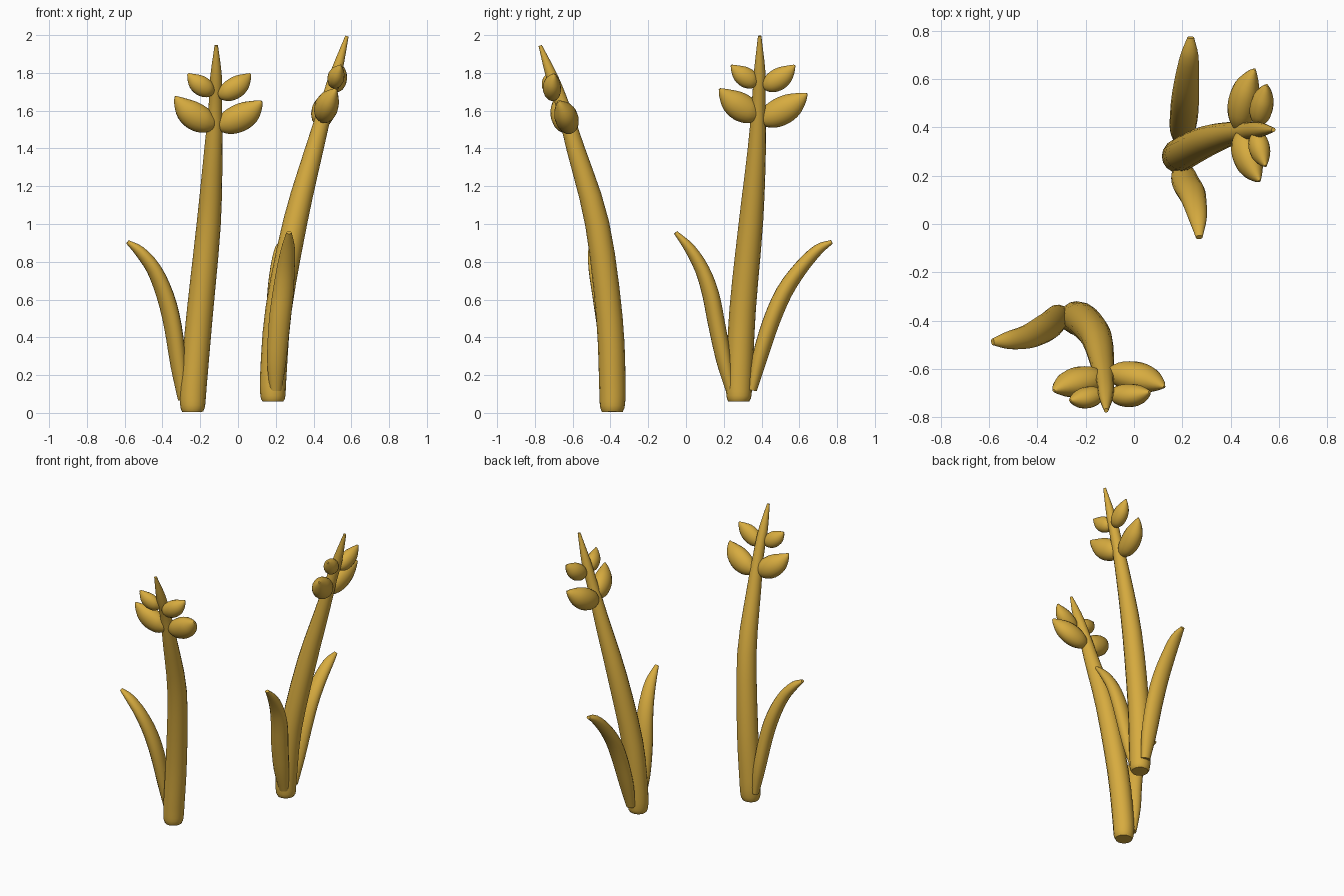
import bpy, bmesh, math
from mathutils import Vector

if "Cube" in bpy.data.objects:
    bpy.data.objects.remove(bpy.data.objects["Cube"])

gold = bpy.data.materials.new("golden_yellow")
gold.diffuse_color = (0.68, 0.41, 0.05, 1)
gold.use_nodes = True
gold.node_tree.nodes["Principled BSDF"].inputs["Base Color"].default_value = gold.diffuse_color


def spline(rows, steps):
    """Catmull-Rom through rows of numbers"""
    rows = [Vector(r) for r in rows]
    out = []
    for i in range(len(rows) - 1):
        p1, p2 = rows[i], rows[i + 1]
        p0 = rows[i - 1] if i else p1 * 2 - p2
        p3 = rows[i + 2] if i + 2 < len(rows) else p2 * 2 - p1
        for k in range(steps):
            t = k / steps
            out.append(0.5 * (2 * p1 + (p2 - p0) * t + (2 * p0 - 5 * p1 + 4 * p2 - p3) * t * t
                              + (3 * p1 - p0 - 3 * p2 + p3) * t ** 3))
    out.append(rows[-1])
    return out


def tube(name, path, radii, side, flat=1.0, steps=3, n=16):
    """Loft of elliptical rings: radius along `side`, radius * flat across it"""
    pts = spline(path, steps)
    rad = [max(v[0], 0.005) for v in spline([(r, 0) for r in radii], steps)]
    side = Vector(side)
    bm = bmesh.new()
    rings = []
    for i, p in enumerate(pts):
        t = (pts[min(i + 1, len(pts) - 1)] - pts[max(i - 1, 0)]).normalized()
        s = (side - t * side.dot(t)).normalized()
        u = t.cross(s)
        rings.append([bm.verts.new(p + rad[i] * (s * math.cos(a) + u * flat * math.sin(a)))
                      for a in (2 * math.pi * k / n for k in range(n))])
    for a, b in zip(rings, rings[1:]):
        for k in range(n):
            bm.faces.new((a[k], a[(k + 1) % n], b[(k + 1) % n], b[k]))
    bm.faces.new(rings[0][::-1])
    bm.faces.new(rings[-1])
    bmesh.ops.recalc_face_normals(bm, faces=bm.faces)
    for f in bm.faces:
        f.smooth = len(f.verts) == 4
    me = bpy.data.meshes.new(name)
    bm.to_mesh(me)
    bm.free()
    me.materials.append(gold)
    ob = bpy.data.objects.new(name, me)
    bpy.context.collection.objects.link(ob)
    return ob


# Stalks: leaning, tapering stems
stem_r = [0.055, 0.066, 0.070, 0.070, 0.064, 0.048, 0.036, 0.031, 0.009]
tube("front_stalk", [(-.24, -.39, .005), (-.24, -.39, .04), (-.235, -.39, .15), (-.205, -.405, .5),
                     (-.155, -.47, 1.0), (-.13, -.585, 1.4), (-.12, -.65, 1.62),
                     (-.116, -.71, 1.78), (-.115, -.772, 1.945)], stem_r, (1, 0, 0))
tube("back_stalk", [(.185, .28, .06), (.185, .28, .09), (.187, .283, .2), (.215, .30, .55),
                    (.305, .345, 1.02), (.405, .375, 1.4), (.475, .385, 1.65),
                    (.52, .39, 1.8), (.577, .39, 1.995)], stem_r, (0, 1, 0))

# Leaves: flattened blades curving outward
leaf_r = [0.032, 0.052, 0.058, 0.057, 0.049, 0.037, 0.014]
tube("front_leaf", [(-.292, -.37, .07), (-.315, -.385, .25), (-.345, -.415, .46), (-.385, -.44, .62),
                    (-.445, -.468, .76), (-.52, -.482, .855), (-.585, -.488, .905)],
     leaf_r, (.35, -.94, 0), 0.78)
tube("back_leaf_near", [(.20, .235, .12), (.205, .20, .28), (.22, .16, .48), (.238, .13, .63),
                        (.252, .085, .76), (.265, .02, .87), (.27, -.055, .955)],
     leaf_r, (1, .2, 0), 0.78)
tube("back_leaf_far", [(.195, .35, .12), (.20, .39, .29), (.207, .45, .48), (.212, .52, .64),
                       (.22, .61, .77), (.23, .70, .865), (.235, .772, .905)],
     leaf_r, (1, -.1, 0), 0.78)


# Pods: plump buds with pointed tips, two pairs per stalk
def pod(name, start, mid, tip, r, side):
    a, m, b = Vector(start), Vector(mid), Vector(tip)
    c = 2 * m - (a + b) / 2
    ts = (0, 0.06, 0.22, 0.45, 0.68, 0.88, 1)
    path = [a * (1 - t) ** 2 + c * 2 * t * (1 - t) + b * t * t for t in ts]
    prof = (0.3, 0.55, 0.88, 1, 0.86, 0.45, 0.08)
    tube(name, path, [r * k for k in prof], side, 1.2)


X, Y = (1, 0, 0), (0, 1, .2)
pod("front_pod_large_right", (-.11, -.62, 1.52), (.02, -.635, 1.568), (.125, -.675, 1.65), .062, Y)
pod("front_pod_large_left", (-.12, -.64, 1.53), (-.235, -.655, 1.575), (-.332, -.69, 1.675), .062, Y)
pod("front_pod_small_right", (-.10, -.70, 1.68), (-.01, -.71, 1.725), (.065, -.695, 1.795), .048, Y)
pod("front_pod_small_left", (-.13, -.70, 1.70), (-.20, -.72, 1.735), (-.265, -.73, 1.795), .044, Y)
pod("back_pod_large_far", (.44, .39, 1.55), (.455, .52, 1.605), (.50, .64, 1.69), .062, X)
pod("back_pod_large_near", (.455, .39, 1.58), (.47, .28, 1.625), (.52, .178, 1.715), .062, X)
pod("back_pod_small_far", (.515, .41, 1.73), (.53, .495, 1.77), (.55, .575, 1.84), .048, X)
pod("back_pod_small_near", (.51, .38, 1.75), (.52, .31, 1.78), (.545, .24, 1.84), .044, X)
